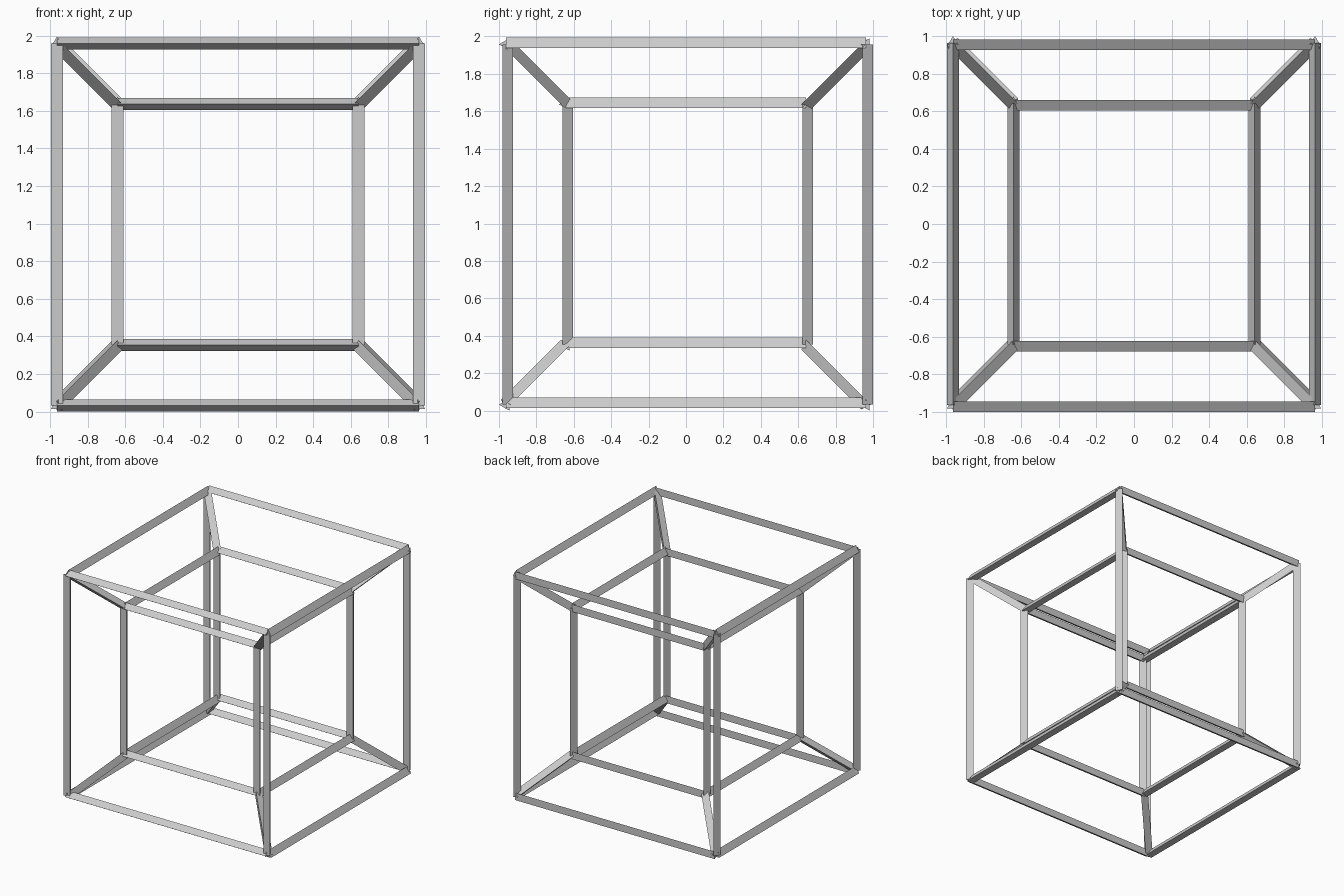
import bpy, bmesh
from math import cos, sin, pi
from mathutils import Vector
from itertools import product

if "Cube" in bpy.data.objects:
    bpy.data.objects.remove(bpy.data.objects["Cube"])

R = 0.037                  # circumradius of the triangular bar
OUTER = 1 - R              # half size of the outer cube (bar centre lines)
INNER = OUTER * 2 / 3      # half size of the inner cube
LIFT = Vector((0, 0, OUTER + 0.866 * R))


def bar(bm, a, b):
    """Capped triangular prism running from a to b."""
    d = (b - a).normalized()
    ref = Vector((0, 0, 1)) if abs(d.x) > 0.99 else Vector((1, 0, 0))
    u = d.cross(ref).normalized()      # direction of the prism's ridge
    v = d.cross(u)
    ring = [R * (cos(t) * u + sin(t) * v) for t in (0, 2 * pi / 3, 4 * pi / 3)]
    lo = [bm.verts.new(a + p + LIFT) for p in ring]
    hi = [bm.verts.new(b + p + LIFT) for p in ring]
    for i in range(3):
        j = (i + 1) % 3
        bm.faces.new((lo[i], lo[j], hi[j], hi[i]))
    bm.faces.new(lo[::-1])
    bm.faces.new(hi)


def make(name, segments):
    bm = bmesh.new()
    for a, b in segments:
        bar(bm, Vector(a), Vector(b))
    bmesh.ops.recalc_face_normals(bm, faces=bm.faces)
    me = bpy.data.meshes.new(name)
    bm.to_mesh(me)
    bm.free()
    bpy.context.collection.objects.link(bpy.data.objects.new(name, me))


def cube_edges(s):
    edges = []
    for p, q in product((-s, s), repeat=2):
        edges += [((-s, p, q), (s, p, q)),     # along x
                  ((p, s, q), (p, -s, q)),     # along y, ridge up
                  ((p, q, -s), (p, q, s))]     # along z
    return edges


# Two nested cube frames
make("outer_cube_frame", cube_edges(OUTER))
make("inner_cube_frame", cube_edges(INNER))

# Diagonal struts joining matching corners
make("corner_struts", [(Vector(c) * INNER, Vector(c) * OUTER)
                       for c in product((-1, 1), repeat=3)])
